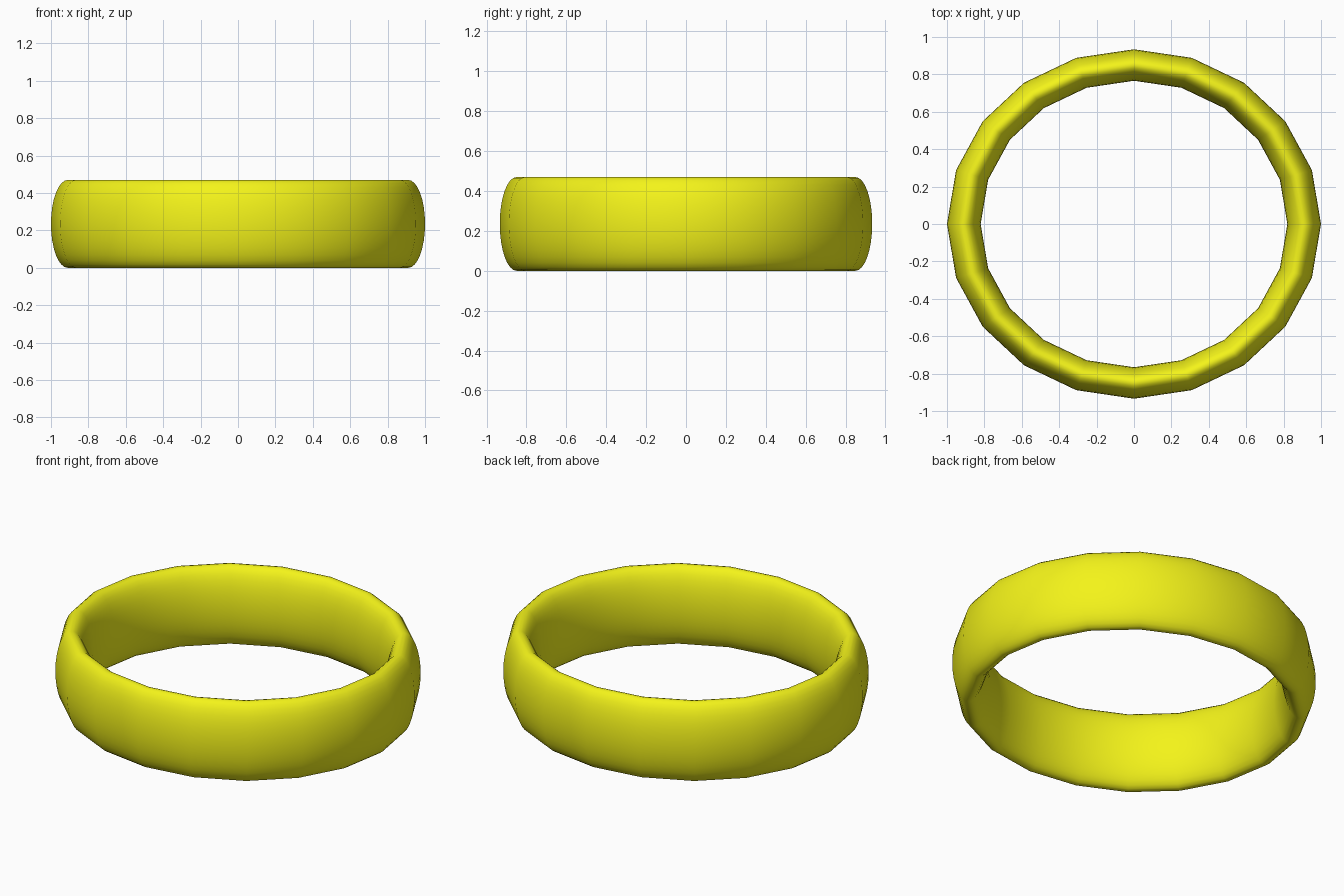
import bpy

if "Cube" in bpy.data.objects:
    bpy.data.objects.remove(bpy.data.objects["Cube"])

# Oval band: a 20-sided torus with a tall elliptical cross-section
bpy.ops.mesh.primitive_torus_add(
    major_segments=20, minor_segments=32,
    major_radius=0.91, minor_radius=0.09,
    location=(0, 0, 0.235))
band = bpy.context.object
band.name = "ring_band"
band.scale = (1.0, 0.934, 0.235 / 0.09)
bpy.ops.object.transform_apply(location=True, rotation=False, scale=True)
bpy.ops.object.shade_smooth()

# Yellow finish
yellow = bpy.data.materials.new("yellow")
yellow.diffuse_color = (0.9, 0.9, 0.01, 1)
yellow.use_nodes = True
yellow.node_tree.nodes["Principled BSDF"].inputs["Base Color"].default_value = yellow.diffuse_color
band.data.materials.append(yellow)
